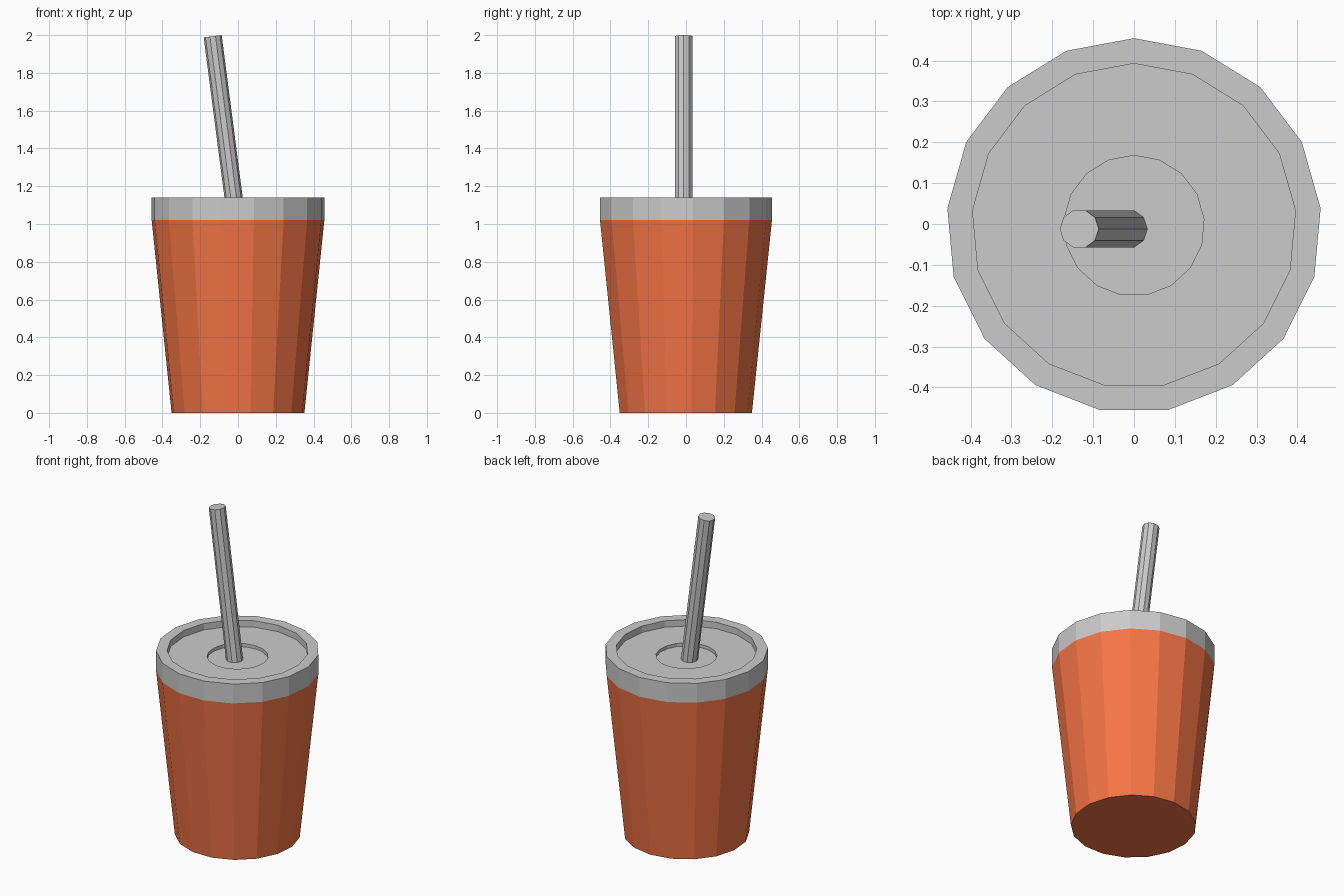
import bpy, bmesh
from math import sin, cos, pi
from mathutils import Matrix, Vector

if "Cube" in bpy.data.objects:
    bpy.data.objects.remove(bpy.data.objects["Cube"])

SIDES = 17
CENTRE_Y = -0.004


def make_object(name, bm, colour=None):
    bmesh.ops.recalc_face_normals(bm, faces=bm.faces)
    mesh = bpy.data.meshes.new(name)
    bm.to_mesh(mesh)
    bm.free()
    obj = bpy.data.objects.new(name, mesh)
    bpy.context.collection.objects.link(obj)
    if colour:
        mat = bpy.data.materials.new(name + "_colour")
        mat.diffuse_color = colour
        mat.use_nodes = True
        mat.node_tree.nodes["Principled BSDF"].inputs["Base Color"].default_value = mat.diffuse_color
        mesh.materials.append(mat)
    return obj


def lathe(name, profile, sides, matrix, phase=0.0, colour=None):
    """Solid of revolution from (radius, height) points, capped at both ends."""
    bm = bmesh.new()
    rings = []
    for r, z in profile:
        rings.append([bm.verts.new(matrix @ Vector((
            r * cos(phase + 2 * pi * i / sides),
            r * sin(phase + 2 * pi * i / sides), z))) for i in range(sides)])
    for low, high in zip(rings, rings[1:]):
        for i in range(sides):
            j = (i + 1) % sides
            bm.faces.new((low[i], low[j], high[j], high[i]))
    bm.faces.new(rings[0])
    bm.faces.new(rings[-1])
    return make_object(name, bm, colour)


axis = Matrix.Translation((0, CENTRE_Y, 0))

# Tapered red cup
lathe("cup", [(0.353, 0), (0.459, 1.02)], SIDES, axis, pi / 2,
      (0.92, 0.18, 0.06, 1))

# Lid with raised rim and a shallow central dip
lathe("lid", [(0.459, 1.02), (0.459, 1.14), (0.397, 1.14), (0.397, 1.10),
              (0.172, 1.10), (0.172, 1.08)], SIDES, axis, pi / 2)

# Leaning straw, its base just below the dip
base = Vector((-0.013, -0.012, 1.06))
tip = Vector((-0.134, -0.012, 1.994))
lean = (tip - base)
tilt = Matrix.Rotation(-Vector((lean.z, -lean.x)).angle(Vector((1, 0))), 4, 'Y')
lathe("straw", [(0.048, 0), (0.048, lean.length)], 10,
      Matrix.Translation(base) @ tilt)
